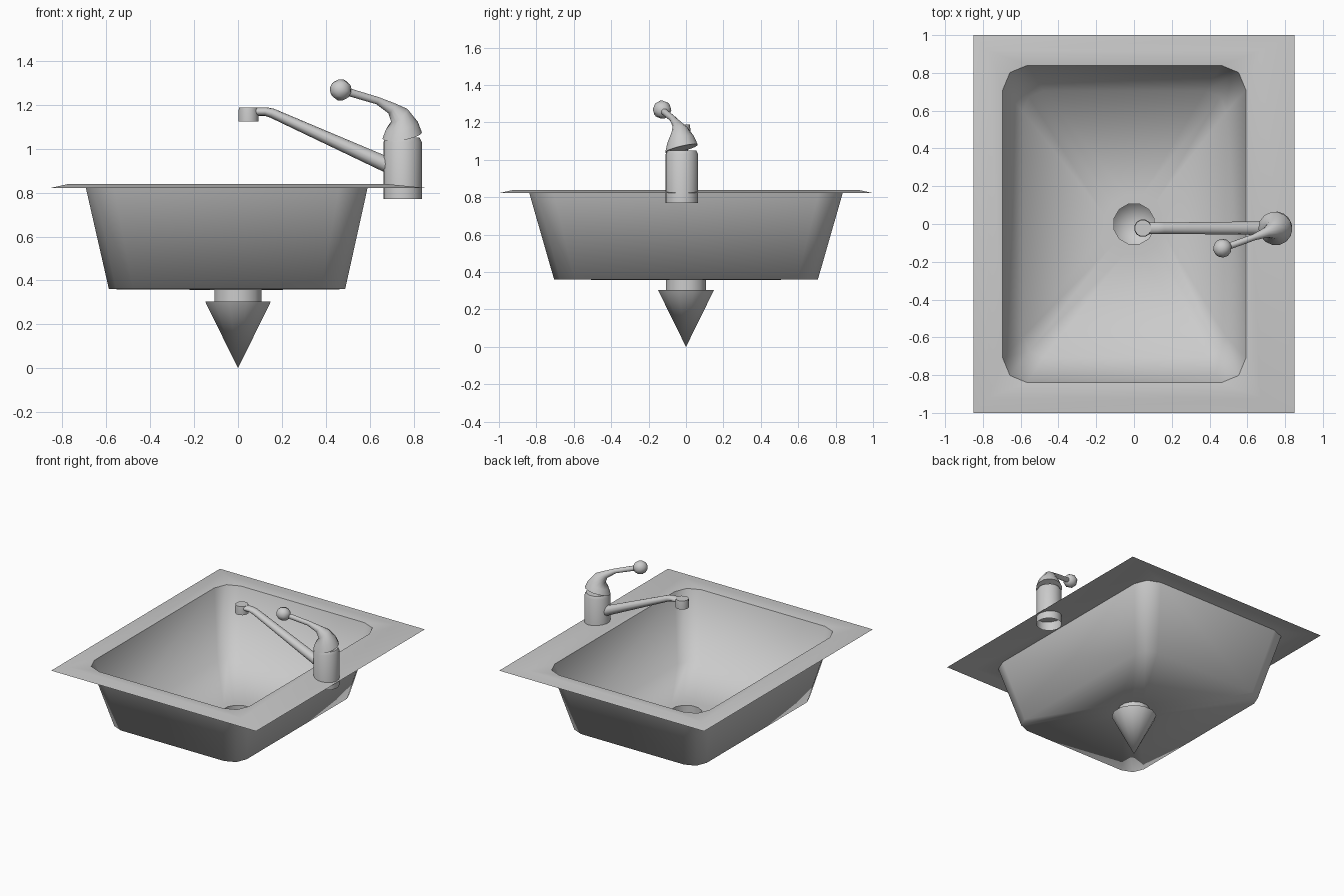
import bpy, bmesh, math
from mathutils import Vector

if "Cube" in bpy.data.objects:
    bpy.data.objects.remove(bpy.data.objects["Cube"])

def loft(name, rings, cap_start=False, cap_end=False, angle=None):
    """Skin a series of equal-length closed rings; angle=None smooths everything."""
    bm = bmesh.new()
    loops = [[bm.verts.new(p) for p in r] for r in rings]
    n = len(rings[0])
    for a, b in zip(loops, loops[1:]):
        for i in range(n):
            j = (i + 1) % n
            bm.faces.new((a[i], a[j], b[j], b[i]))
    if cap_start:
        bm.faces.new(loops[0][::-1])
    if cap_end:
        bm.faces.new(loops[-1])
    bmesh.ops.remove_doubles(bm, verts=bm.verts, dist=1e-5)
    for f in bm.faces:
        f.smooth = True
    me = bpy.data.meshes.new(name)
    bm.to_mesh(me)
    bm.free()
    ob = bpy.data.objects.new(name, me)
    bpy.context.collection.objects.link(ob)
    if angle:
        bpy.ops.object.select_all(action='DESELECT')
        bpy.context.view_layer.objects.active = ob
        ob.select_set(True)
        bpy.ops.object.shade_smooth_by_angle(angle=math.radians(angle))
    return ob

def rounded_rect(x0, x1, y, z, r):
    """Twelve points, three per corner, counter-clockwise."""
    pts = []
    for k, (cx, cy) in enumerate(((x1 - r, y - r), (x0 + r, y - r), (x0 + r, r - y), (x1 - r, r - y))):
        for s in range(3):
            a = math.radians(90 * k + 45 * s)
            pts.append((cx + r * math.cos(a), cy + r * math.sin(a), z))
    return pts

def circle(r, z, n=12, c=(0, 0), start=15):
    return [(c[0] + r * math.cos(math.radians(start + 360 * i / n)),
             c[1] + r * math.sin(math.radians(start + 360 * i / n)), z) for i in range(n)]

def tilted(center, normal, r, n=12, flat=1.0):
    """Ring around an axis; flat scales it across the horizontal direction."""
    d = Vector(normal).normalized()
    side = d.cross(Vector((0, 1, 0))).normalized()
    up = d.cross(side)
    return [Vector(center) + side * r * math.cos(2 * math.pi * i / n)
            + up * r * flat * math.sin(2 * math.pi * i / n) for i in range(n)]

# rim: thin sheet, slightly raised between the outer edge and the opening
opening = rounded_rect(-0.695, 0.592, 0.84, 0.83, 0.13)
loft("rim", [rounded_rect(-0.85, 0.85, 1.0, 0.822, 0),
             rounded_rect(-0.77, 0.67, 0.92, 0.84, 0), opening])

# basin: tapered walls and floor, open at the drain
loft("basin", [opening, rounded_rect(-0.588, 0.488, 0.705, 0.36, 0.11),
               circle(0.155, 0.357), circle(0.11, 0.357)])

# drain: short neck, then a wider pointed cone
loft("drain", [circle(0.11, 0.357), circle(0.11, 0.304), circle(0.155, 0.304),
               circle(0, 0.0)], angle=40)

# tap body: tube standing through the rim, open below
C = (0.75, -0.022)
loft("tap_body", [circle(0.088, 0.77, 16, C), circle(0.088, 1.03, 16, C),
                  circle(0.078, 1.05, 16, C)], cap_end=True, angle=50)

# spout: sloping tube that flattens out over the bowl
loft("spout", [tilted((0.70, -0.022, 0.917), (-1, 0, 0.44), 0.036),
               tilted((0.155, -0.022, 1.162), (-1, 0, 0.40), 0.022, flat=1.35),
               tilted((0.125, -0.022, 1.169), (-1, 0, 0.15), 0.020, flat=1.5),
               tilted((0.05, -0.022, 1.169), (-1, 0, 0), 0.018, flat=1.7)],
     cap_start=True, cap_end=True, angle=50)
tip = (0.047, -0.022)
loft("spout_tip", [circle(0.047, 1.125, 12, tip), circle(0.047, 1.165, 12, tip),
                   circle(0.044, 1.188, 12, tip)], cap_start=True, cap_end=True, angle=50)

# lever: bell-shaped cap narrowing into a bent handle
loft("lever", [tilted((0.748, -0.024, 1.060), (-0.16, -0.24, 1), 0.091, 14),
               tilted((0.746, -0.028, 1.105), (-0.25, -0.25, 1), 0.075, 14),
               tilted((0.735, -0.032, 1.150), (-0.70, -0.30, 0.8), 0.048, 14),
               tilted((0.700, -0.045, 1.184), (-1, -0.36, 0.65), 0.027, 14),
               tilted((0.635, -0.070, 1.219), (-1, -0.36, 0.35), 0.017, 14),
               tilted((0.490, -0.122, 1.262), (-1, -0.36, 0.28), 0.018, 14)],
     cap_start=True, cap_end=True, angle=60)

# knob on the end of the lever
bpy.ops.mesh.primitive_uv_sphere_add(segments=8, ring_count=6, radius=0.05,
                                     location=(0.468, -0.128, 1.268), rotation=(0.3, -1.3, 0.3))
knob = bpy.context.object
knob.name = "lever_knob"
bpy.ops.object.shade_smooth()
